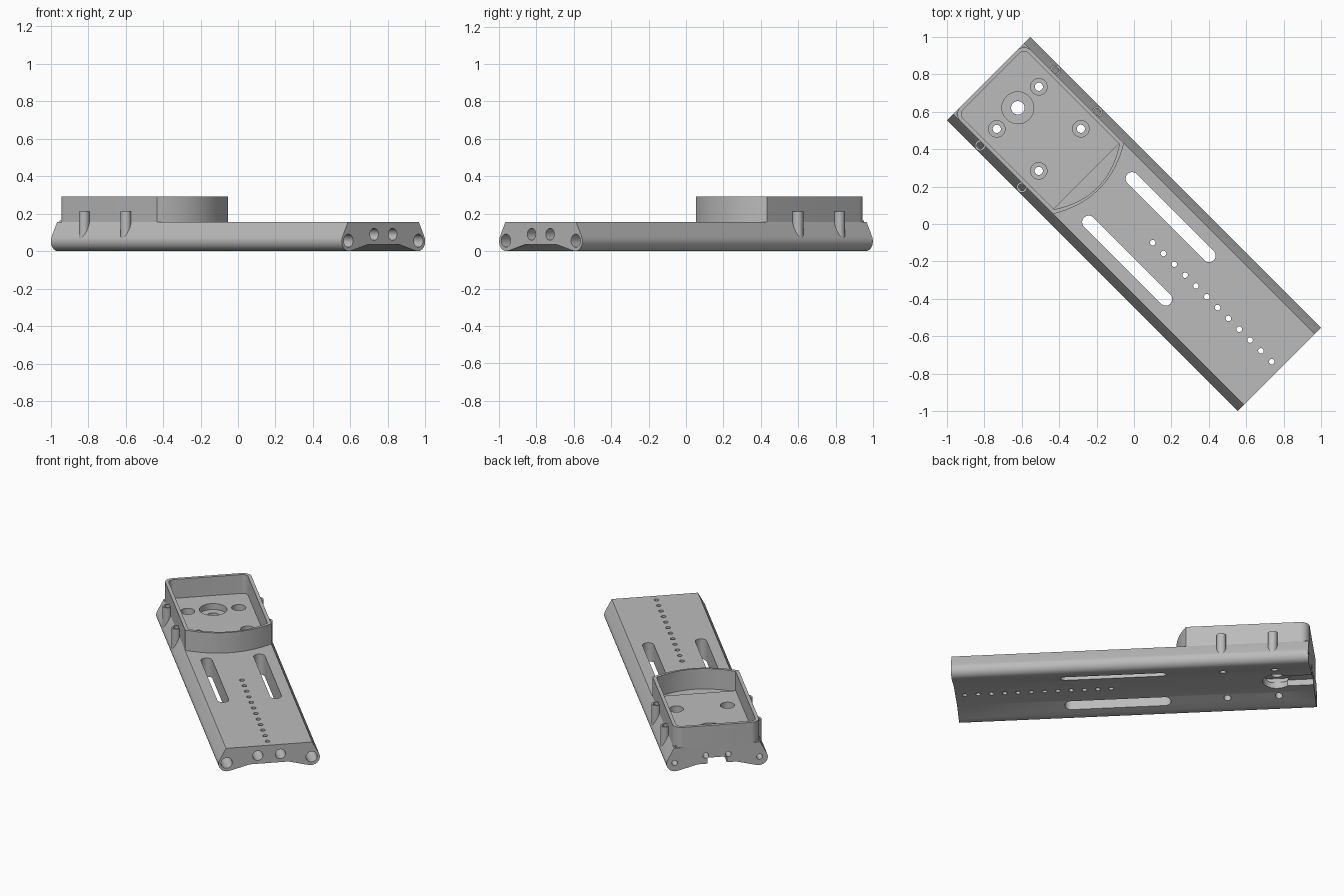
import bpy, bmesh, math
from mathutils import Matrix

if "Cube" in bpy.data.objects:
    bpy.data.objects.remove(bpy.data.objects["Cube"])

ROT = Matrix.Rotation(math.radians(-45), 4, 'Z')   # rail runs diagonally
L, W, TOP, RIM = 1.098, 0.268, 0.155, 0.292        # half length, top half width, deck and rim heights

grey = bpy.data.materials.new("grey")
grey.diffuse_color = (0.5, 0.5, 0.5, 1)
grey.use_nodes = True
grey.node_tree.nodes["Principled BSDF"].inputs["Base Color"].default_value = grey.diffuse_color


def prism(name, pts, lo, hi, axis='Z'):
    """Extrude a closed 2D outline along z, or along x for (y, z) outlines."""
    bm = bmesh.new()
    place = (lambda a, b, h: (a, b, h)) if axis == 'Z' else (lambda a, b, h: (h, a, b))
    face = bm.faces.new([bm.verts.new(place(a, b, lo)) for a, b in pts])
    new = bmesh.ops.extrude_face_region(bm, geom=[face])['geom']
    step = (0, 0, hi - lo) if axis == 'Z' else (hi - lo, 0, 0)
    bmesh.ops.translate(bm, vec=step, verts=[v for v in new if isinstance(v, bmesh.types.BMVert)])
    bmesh.ops.recalc_face_normals(bm, faces=bm.faces)
    me = bpy.data.meshes.new(name)
    bm.to_mesh(me)
    bm.free()
    ob = bpy.data.objects.new(name, me)
    bpy.context.collection.objects.link(ob)
    me.materials.append(grey)
    return ob


def arc(cx, cy, r, a0, a1, n):
    return [(cx + r * math.cos(math.radians(a0 + (a1 - a0) * i / n)),
             cy + r * math.sin(math.radians(a0 + (a1 - a0) * i / n))) for i in range(n + 1)]


def circle(cx, cy, r, n=32):
    return arc(cx, cy, r, 0, 360, n)[:-1]


def slot(x0, x1, y, r):
    return arc(x0, y, r, 90, 270, 16) + arc(x1, y, r, -90, 90, 16)


def cut(targets, pts, lo, hi, axis='Z'):
    """Subtract an extruded outline from each target."""
    tool = prism("cutter", pts, lo, hi, axis)
    tool.hide_render = True
    for ob in targets:
        m = ob.modifiers.new("cut", 'BOOLEAN')
        m.operation, m.solver, m.object = 'DIFFERENCE', 'EXACT', tool
        bpy.context.view_layer.objects.active = ob
        bpy.ops.object.modifier_apply(modifier=m.name)
    bpy.data.objects.remove(tool)


def tray_outline(off, bulge=0.08):
    """Rounded rear corners and a bowed front wall."""
    w, back, front, r = W - off, -L + off, -0.343 - off * 0.6, 0.055 - off
    bow = [(front + bulge * (1 - (t / 12) ** 2), w * t / 12) for t in range(-12, 13)]
    return arc(back + r, w - r, r, 90, 180, 8) + arc(back + r, r - w, r, 180, 270, 8) + bow


# Rail: sloped sides, rounded lower edges, shallow channel underneath
half = [(0.12, 0.035), (0.24, 0.003)] + arc(0.262, 0.053, 0.053, -95, 25, 12) + [(W, TOP)]
rail = prism("rail", half + [(-y, z) for y, z in reversed(half)], -L, L, 'X')

# Tray floor and walls
floor = prism("tray_floor", [(-L + 0.01, -W + 0.01), (-0.36, -W + 0.01),
                             (-0.36, W - 0.01), (-L + 0.01, W - 0.01)], TOP, TOP + 0.01)
wall = prism("tray_wall", tray_outline(0), TOP, RIM)
cut([wall], tray_outline(0.022), 0, 1)

# Long slots and row of pin holes
for y in (-0.164, 0.164):
    cut([rail], slot(-0.178, 0.403, y, 0.035), -1, 1)
for i in range(12):
    cut([rail], circle(0.141 + i * 0.0817, 0, 0.015, 16), -1, 1)

# Counterbored mounting holes
for x in (-0.877, -0.56):
    for y in (-0.159, 0.159):
        cut([rail, floor], circle(x, y, 0.022, 24), -1, 1)
        cut([rail, floor], circle(x, y, 0.044), 0.1, 1)

# Large central hole with recesses above and below, and a channel to the rear end
cut([rail, floor], circle(-0.877, 0, 0.036), -1, 1)
cut([rail, floor], circle(-0.877, 0, 0.085), 0.125, 1)
cut([rail], circle(-0.877, 0, 0.086), -1, 0.085)
cut([rail], [(-1.2, -0.06), (-0.85, -0.06), (-0.85, 0.06), (-1.2, 0.06)], -1, 0.075)

# Lengthwise bores, wide from the front end and narrow at the rear end
for s in (-1, 1):
    for y, z, r in ((0.07, 0.09, 0.032), (0.264, 0.056, 0.035)):
        cut([rail], circle(s * y, z, r, 24), -0.7, 1.2, 'X')
        cut([rail], circle(s * y, z, 0.018, 16), -1.2, -0.69, 'X')

# Small tubes on the tray sides
tubes = []
for x in (-0.877, -0.562):
    for s in (-1, 1):
        tube = prism("side_tube", circle(x, s * 0.284, 0.029, 24), 0.065, 0.212)
        cut([tube], circle(x, s * 0.284, 0.018, 20), 0.1, 1)
        tubes.append(tube)

# Turn everything onto the diagonal and smooth the round surfaces
for ob in [rail, floor, wall] + tubes:
    ob.data.transform(ROT)
    bpy.ops.object.select_all(action='DESELECT')
    ob.select_set(True)
    bpy.context.view_layer.objects.active = ob
    bpy.ops.object.shade_smooth_by_angle(angle=math.radians(30))
